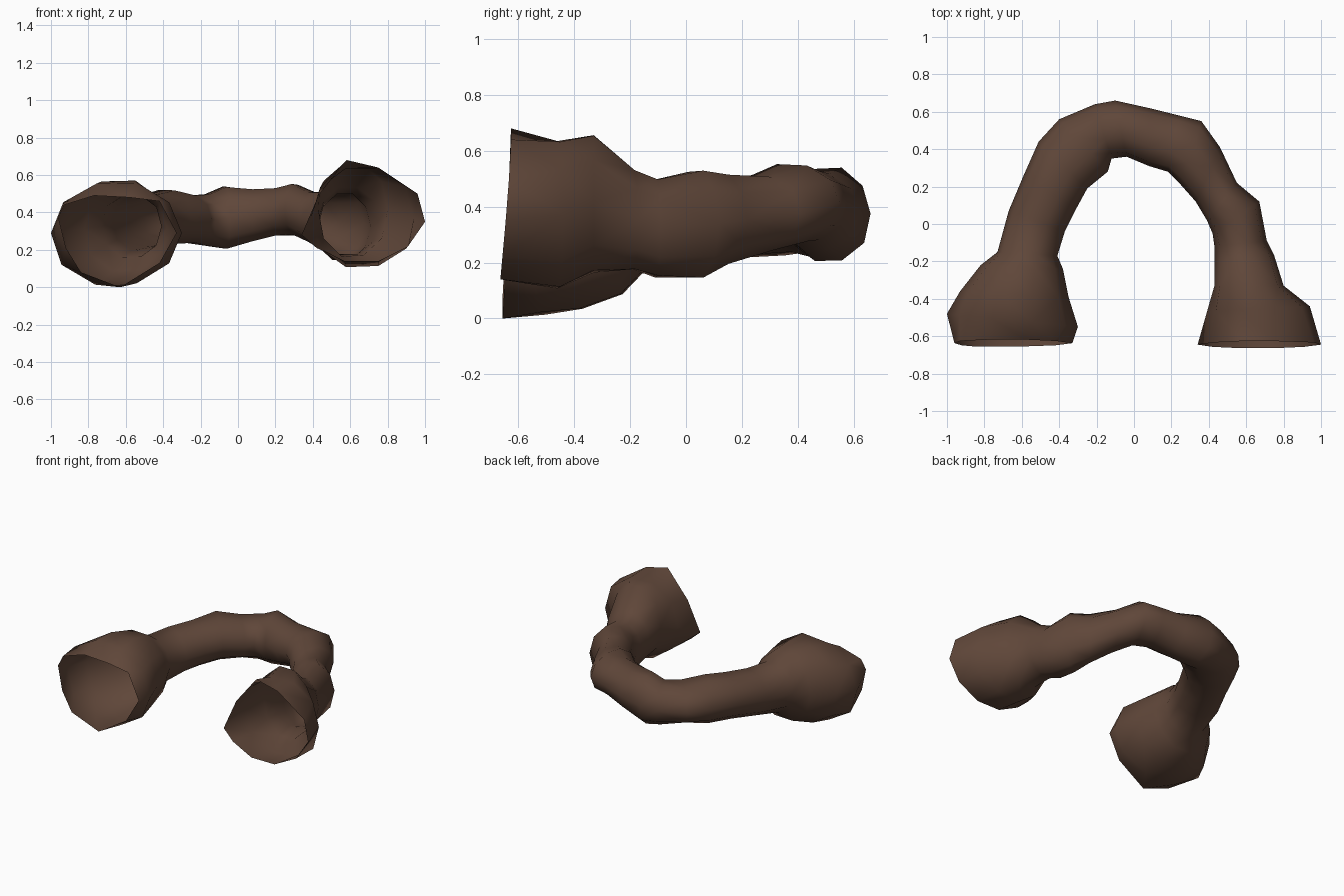
import bpy, bmesh, math, random
from mathutils import Vector

if "Cube" in bpy.data.objects:
    bpy.data.objects.remove(bpy.data.objects["Cube"])

random.seed(4)
SIDES = 10

rock = bpy.data.materials.new("dark brown rock")
rock.diffuse_color = (0.115, 0.062, 0.041, 1)
rock.use_nodes = True
rock.node_tree.nodes["Principled BSDF"].inputs["Base Color"].default_value = rock.diffuse_color

# Flared mouths: (x, z) outline from the outer side over the top to the inner side
LEFT_MOUTH = [(-.96, .37), (-.93, .44), (-.77, .49), (-.58, .48), (-.42, .46),
              (-.33, .29), (-.42, .13), (-.63, .0), (-.84, .08), (-.92, .21)]
RIGHT_MOUTH = [(1.0, .35), (.96, .5), (.75, .64), (.58, .68), (.43, .49),
               (.34, .28), (.42, .21), (.57, .14), (.75, .14), (.91, .22)]

# Cross-sections along the arch: outer x, y, inner x, y, bottom z, top z
SECTIONS = [
    (-1.0, -.48, -.30, -.55, .02, .56),
    (-.93, -.36, -.35, -.39, .03, .57),
    (-.82, -.22, -.38, -.24, .09, .54),
    (-.73, -.15, -.41, -.17, .16, .49),
    (-.67, .07, -.37, -.04, .20, .49),
    (-.59, .26, -.31, .08, .22, .50),
    (-.51, .44, -.25, .19, .23, .52),
    (-.40, .56, -.14, .28, .24, .49),
    (-.21, .64, -.12, .35, .22, .50),
    (-.10, .66, -.04, .36, .21, .54),
    (.08, .62, .08, .31, .25, .52),
    (.24, .58, .18, .28, .28, .53),
    (.36, .55, .25, .21, .28, .55),
    (.46, .41, .33, .12, .24, .51),
    (.55, .22, .39, .02, .20, .51),
    (.67, .12, .42, -.05, .15, .53),
    (.71, -.09, .43, -.12, .15, .50),
    (.75, -.17, .43, -.21, .18, .53),
    (.80, -.33, .43, -.33, .17, .66),
    (.94, -.44, .39, -.47, .11, .63),
]


def section_ring(bm, ox, oy, ix, iy, low, high):
    """Slightly uneven oval ring spanning the outer and inner wall."""
    a, b = Vector((ox, oy, 0)), Vector((ix, iy, 0))
    mid, half = (a + b) / 2, (a - b) / 2
    ring = []
    for k in range(SIDES):
        t = 2 * math.pi * k / SIDES
        r = random.uniform(.99, 1.05) if k not in (0, SIDES // 2) else 1
        p = mid + half * math.cos(t) * r
        p.z = (low + high) / 2 + (high - low) / 2 * math.sin(t) * r * 1.03
        ring.append(bm.verts.new(p))
    return ring


def mouth_ring(bm, outline, y):
    """Rim whose sides reach a little further forward than its top."""
    return [bm.verts.new((x, y + .02 * math.sin(2 * math.pi * k / SIDES), z))
            for k, (x, z) in enumerate(outline)]


# Open, thin-walled tunnel lofted from mouth to mouth
bm = bmesh.new()
rings = [mouth_ring(bm, LEFT_MOUTH, -.637)]
rings += [section_ring(bm, *s) for s in SECTIONS]
rings.append(mouth_ring(bm, RIGHT_MOUTH, -.645))
for r0, r1 in zip(rings, rings[1:]):
    for k in range(SIDES):
        n = (k + 1) % SIDES
        bm.faces.new((r0[k], r0[n], r1[n], r1[k]))
bmesh.ops.triangulate(bm, faces=bm.faces[:])
bmesh.ops.recalc_face_normals(bm, faces=bm.faces[:])
# the topmost face of the arch must face up
arch = [f for f in bm.faces if f.calc_center_median().y > .3]
top = max(arch, key=lambda f: f.calc_center_median().z)
if top.normal.z < 0:
    bmesh.ops.reverse_faces(bm, faces=bm.faces[:])

mesh = bpy.data.meshes.new("curved_tunnel")
bm.to_mesh(mesh)
bm.free()
mesh.materials.append(rock)
tunnel = bpy.data.objects.new("curved_tunnel", mesh)
bpy.context.collection.objects.link(tunnel)
bpy.context.view_layer.objects.active = tunnel
tunnel.select_set(True)
bpy.ops.object.shade_smooth_by_angle(angle=math.radians(60))
